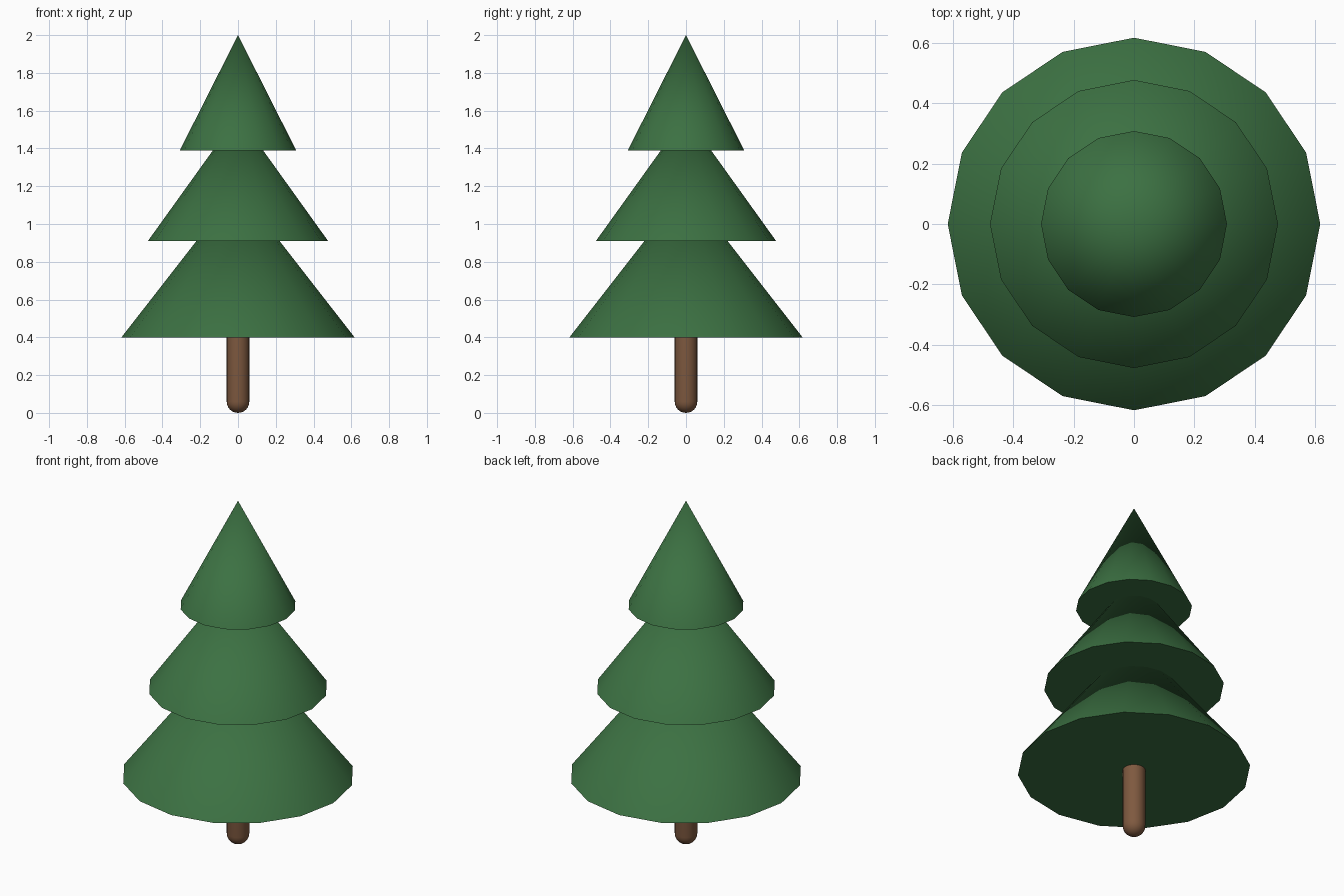
import bpy
import bmesh
import math

cube = bpy.data.objects.get("Cube")
if cube:
    bpy.data.objects.remove(cube, do_unlink=True)


def make_material(name, rgb):
    mat = bpy.data.materials.new(name)
    mat.use_nodes = True
    color = (*rgb, 1.0)
    mat.diffuse_color = color
    mat.node_tree.nodes["Principled BSDF"].inputs["Base Color"].default_value = color
    return mat


def lathe(name, profile, sides, mat):
    """Spin a (radius, height) profile around z; zero radius closes to a point."""
    bm = bmesh.new()
    verts = [bm.verts.new((r, 0, z)) for r, z in profile]
    edges = [bm.edges.new(pair) for pair in zip(verts, verts[1:])]
    bmesh.ops.spin(bm, geom=verts + edges, cent=(0, 0, 0), axis=(0, 0, 1),
                   angle=math.tau, steps=sides, use_merge=True)
    bmesh.ops.remove_doubles(bm, verts=bm.verts, dist=0.0001)
    bmesh.ops.recalc_face_normals(bm, faces=bm.faces)
    mesh = bpy.data.meshes.new(name)
    bm.to_mesh(mesh)
    bm.free()
    mesh.materials.append(mat)
    obj = bpy.data.objects.new(name, mesh)
    bpy.context.collection.objects.link(obj)
    bpy.ops.object.select_all(action="DESELECT")
    obj.select_set(True)
    bpy.context.view_layer.objects.active = obj
    bpy.ops.object.shade_smooth_by_angle(angle=math.radians(35))
    return obj


needle_green = make_material("needle green", (0.045, 0.165, 0.055))
bark_brown = make_material("bark brown", (0.21, 0.10, 0.05))

# Foliage tiers: name, base radius, base height, tip height
for name, radius, base, tip in (
    ("lower_foliage", 0.617, 0.40, 1.193),
    ("middle_foliage", 0.477, 0.91, 1.575),
    ("upper_foliage", 0.308, 1.39, 2.0),
):
    lathe(name, [(0, base), (radius, base), (0, tip)], 16, needle_green)

# Trunk: round-bottomed post running up into the lowest tier
r, steps = 0.06, 6
dome = [(r * math.sin(a), r - r * math.cos(a))
        for a in (i * math.pi / 2 / steps for i in range(steps + 1))]
lathe("trunk", dome + [(r, 0.6), (0, 0.6)], 24, bark_brown)
